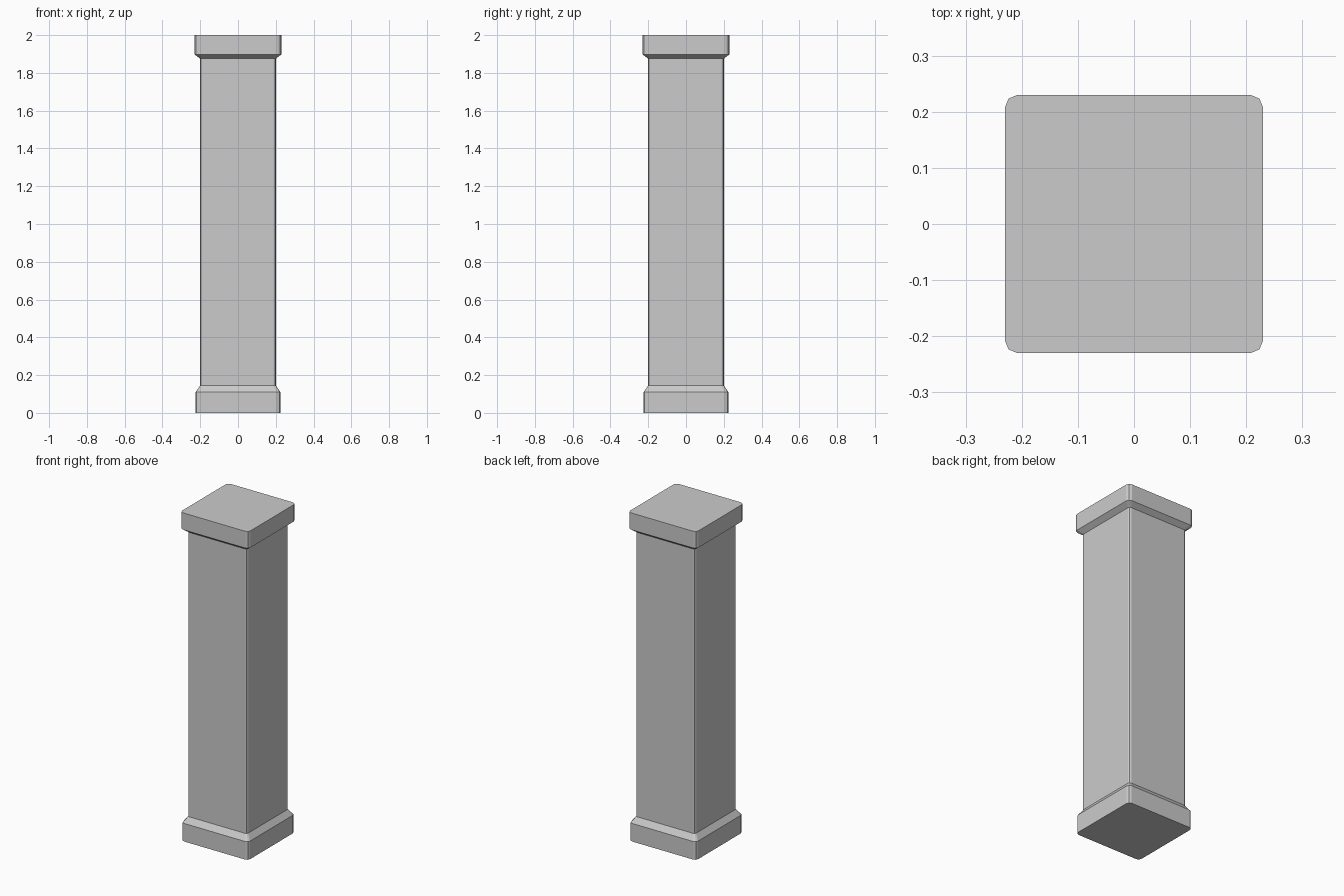
import bpy, bmesh

if "Cube" in bpy.data.objects:
    bpy.data.objects.remove(bpy.data.objects["Cube"])

# (half width, corner size, height) of each level, from floor to top
LEVELS = [
    (0.225, 0.02, 0.0), (0.225, 0.02, 0.11),   # plinth
    (0.20, 0.013, 0.145), (0.20, 0.013, 1.875),  # shaft
    (0.23, 0.022, 1.898), (0.23, 0.022, 2.0),  # cap
]


def ring(bm, h, c, z):
    """Square outline with two-segment rounded corners."""
    corner = [(h, h - c), (h - 0.3 * c, h - 0.3 * c), (h - c, h)]
    verts = []
    for turn in range(4):
        for x, y in corner:
            for _ in range(turn):
                x, y = -y, x
            verts.append(bm.verts.new((x, y, z)))
    return verts


# Square pillar: plinth, shaft and cap as one closed shell
bm = bmesh.new()
rings = [ring(bm, *level) for level in LEVELS]
for low, high in zip(rings, rings[1:]):
    n = len(low)
    for i in range(n):
        j = (i + 1) % n
        bm.faces.new((low[i], low[j], high[j], high[i]))
bm.faces.new(rings[0][::-1])
bm.faces.new(rings[-1])
mesh = bpy.data.meshes.new("square_pillar")
bm.to_mesh(mesh)
bm.free()
pillar = bpy.data.objects.new("square_pillar", mesh)
bpy.context.collection.objects.link(pillar)
